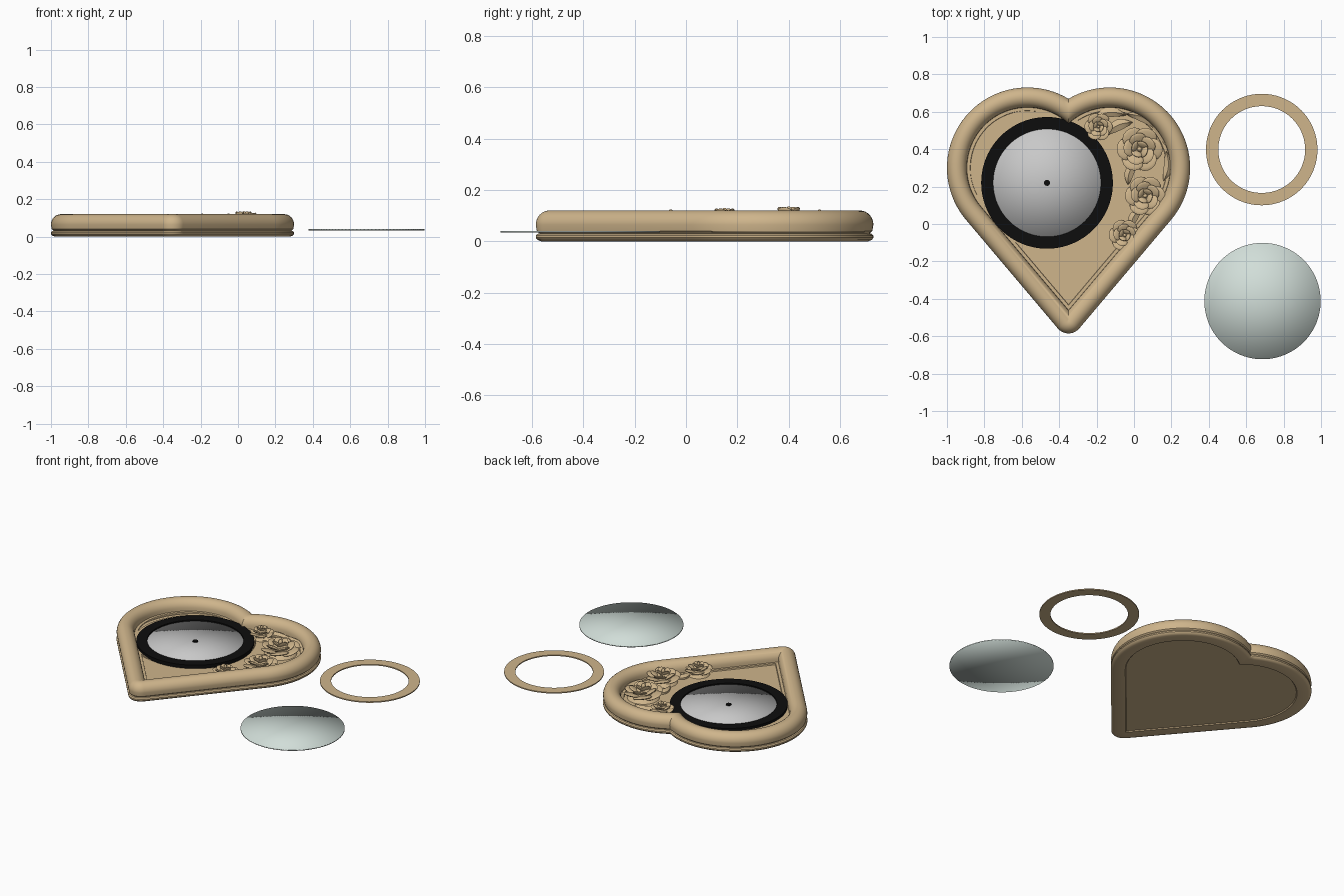
import bpy, bmesh
from math import sin, cos, pi, acos, atan2, sqrt, radians
from mathutils import Matrix, Vector

if "Cube" in bpy.data.objects:
    bpy.data.objects.remove(bpy.data.objects["Cube"])


def material(name, rgb):
    m = bpy.data.materials.new(name)
    m.use_nodes = True
    m.diffuse_color = (*rgb, 1)
    m.node_tree.nodes["Principled BSDF"].inputs["Base Color"].default_value = (*rgb, 1)
    return m


tan = material("tan wood", (0.62, 0.46, 0.26))
black = material("black", (0.004, 0.004, 0.004))
grey = material("dial grey", (0.58, 0.58, 0.58))
glass = material("pale glass", (0.64, 0.73, 0.69))


def finish(bm, name, mat, angle=35):
    bmesh.ops.remove_doubles(bm, verts=bm.verts, dist=1e-5)
    bmesh.ops.recalc_face_normals(bm, faces=bm.faces)
    me = bpy.data.meshes.new(name)
    bm.to_mesh(me)
    bm.free()
    me.materials.append(mat)
    ob = bpy.data.objects.new(name, me)
    bpy.context.collection.objects.link(ob)
    bpy.ops.object.select_all(action="DESELECT")
    ob.select_set(True)
    bpy.context.view_layer.objects.active = ob
    if angle is None:
        bpy.ops.object.shade_smooth()
    else:
        bpy.ops.object.shade_smooth_by_angle(angle=radians(angle))
    return ob


# Heart outline, inset by w: two lobes, straight flanks, rounded tip
CX, LOBE_X, LOBE_Y, LOBE_R = -0.35, 0.22, 0.30, 0.43
TIP_Y, TIP_R = -0.51, 0.075
span = sqrt(LOBE_X ** 2 + (LOBE_Y - TIP_Y) ** 2)
FLANK = atan2(TIP_Y - LOBE_Y, -LOBE_X) + acos((LOBE_R - TIP_R) / span)


def heart(w):
    r = LOBE_R - w
    start = pi - acos(LOBE_X / r)
    half = []
    for i in range(41):
        a = start + (FLANK - start) * i / 40
        half.append((LOBE_X + r * cos(a), LOBE_Y + r * sin(a)))
    tip = max(TIP_R - w, 0)
    lift = max(w - TIP_R, 0) / -sin(FLANK)
    for i in range(9):
        a = FLANK + (-pi / 2 - FLANK) * i / 8
        half.append((tip * cos(a), TIP_Y + lift + tip * sin(a)))
    mirrored = [(-x, y) for x, y in reversed(half[1:-1])]
    return [(CX + x, y) for x, y in half + mirrored]


# the flank normal points away from the centre line on the right lobe
FLANK = atan2(TIP_Y - LOBE_Y, -LOBE_X) + acos((LOBE_R - TIP_R) / span)

# Heart frame: profile of (inset, height) swept round the outline
profile = [(0.09, 0.006), (0.085, 0), (0.02, 0), (0.006, 0.006), (0, 0.014),
           (0, 0.022), (0.006, 0.029), (0.014, 0.031), (0.004, 0.04)]
for i in range(17):
    a = pi - pi * i / 16
    profile.append((0.053 + 0.053 * cos(a), 0.065 + 0.055 * sin(a)))
profile += [(0.107, 0.052), (0.124, 0.052), (0.126, 0.044)]
bm = bmesh.new()
loops = [[bm.verts.new((x, y, z)) for x, y in heart(w)] for w, z in profile]
for lo, hi in zip(loops, loops[1:]):
    for i in range(len(lo)):
        j = (i + 1) % len(lo)
        bm.faces.new((lo[i], lo[j], hi[j], hi[i]))
bm.faces.new(loops[0])
bm.faces.new(loops[-1])
finish(bm, "heart_frame", tan)


# Round parts
def disc(name, mat, x, y, r, z0, z1, angle=35):
    bm = bmesh.new()
    bmesh.ops.create_cone(bm, cap_ends=True, cap_tris=True, segments=96,
                          radius1=r, radius2=r, depth=z1 - z0,
                          matrix=Matrix.Translation((x, y, (z0 + z1) / 2)))
    return finish(bm, name, mat, angle)


def ring(name, mat, x, y, outer, inner, z0, z1):
    bm = bmesh.new()
    section = [(outer, z0), (outer, z1), (inner, z1), (inner, z0)]
    n = 96
    rows = [[bm.verts.new((x + r * cos(2 * pi * i / n), y + r * sin(2 * pi * i / n), z))
             for i in range(n)] for r, z in section]
    for k in range(4):
        a, b = rows[k], rows[(k + 1) % 4]
        for i in range(n):
            j = (i + 1) % n
            bm.faces.new((a[i], a[j], b[j], b[i]))
    return finish(bm, name, mat)


DX, DY = -0.465, 0.22
disc("recess_step_lower", tan, -0.50, 0.25, 0.375, 0.04, 0.048)
disc("recess_step_upper", tan, -0.485, 0.24, 0.365, 0.04, 0.052)
disc("dial_face", grey, DX, DY, 0.30, 0.045, 0.06, None)
ring("dial_bezel", black, DX, DY, 0.352, 0.288, 0.045, 0.068)
disc("dial_hub", black, DX, DY, 0.016, 0.055, 0.066)
ring("loose_ring", tan, 0.683, 0.398, 0.298, 0.232, 0.034, 0.041)
disc("loose_glass", glass, 0.687, -0.412, 0.311, 0.034, 0.041, None)

# Roses: layers of cupped petals around a bud
FLOOR = 0.044
LAYERS = [(6, 0.60, 0.42, 0.35, 15), (5, 0.42, 0.33, 0.55, 28), (4, 0.21, 0.23, 0.74, 48)]


def rose(name, x, y, r, top):
    bm = bmesh.new()
    h = top - FLOOR
    place = Matrix.Translation((x, y, FLOOR))
    bmesh.ops.create_cone(bm, cap_ends=True, segments=20, radius1=r * 0.8, radius2=r * 0.25,
                          depth=h * 0.75, matrix=place @ Matrix.Translation((0, 0, h * 0.375)))
    for k, (count, out, size, height, tilt) in enumerate(LAYERS):
        for i in range(count):
            turn = Matrix.Rotation(2 * pi * i / count + k * 0.5, 4, "Z")
            lean = Matrix.Rotation(radians(-tilt), 4, "Y") @ Matrix.Rotation(0.15, 4, "X")
            shape = Matrix.Diagonal((size * r, size * r * 1.15, 0.08 * r, 1))
            m = place @ turn @ Matrix.Translation((out * r, 0, height * h)) @ lean @ shape
            bmesh.ops.create_uvsphere(bm, u_segments=14, v_segments=8, radius=1, matrix=m)
    bud = Matrix.Translation((0, 0, h - 0.14 * r)) @ Matrix.Diagonal((0.11 * r, 0.11 * r, 0.14 * r, 1))
    bmesh.ops.create_uvsphere(bm, u_segments=10, v_segments=8, radius=1, matrix=place @ bud)
    finish(bm, name, tan, 50)


rose("rose_top", -0.19, 0.52, 0.075, 0.124)
rose("rose_large", 0.03, 0.40, 0.122, 0.136)
rose("rose_middle", 0.06, 0.15, 0.108, 0.131)
rose("rose_bottom", -0.05, -0.06, 0.085, 0.125)


# Leaves: pointed blades with a raised midrib
def leaf(name, x, y, length, width, heading):
    bm = bmesh.new()
    m = Matrix.Translation((x, y, FLOOR)) @ Matrix.Rotation(radians(heading), 4, "Z")
    rows = []
    for i in range(13):
        t = i / 12
        half = width / 2 * sin(pi * t) ** 0.8 if 0 < i < 12 else 0.0005
        px, bend = length * (t - 0.5), 0.12 * length * sin(pi * t)
        rows.append([bm.verts.new(m @ Vector(p)) for p in (
            (px, bend - half, -0.003), (px, bend - half, 0.012), (px, bend, 0.024),
            (px, bend + half, 0.012), (px, bend + half, -0.003))])
    for a, b in zip(rows, rows[1:]):
        for k in range(5):
            j = (k + 1) % 5
            bm.faces.new((a[k], a[j], b[j], b[k]))
    bm.faces.new(rows[0])
    bm.faces.new(rows[-1])
    finish(bm, name, tan, 25)


LEAVES = [(-0.08, 0.51, 0.16, 0.06, 25), (-0.13, 0.575, 0.18, 0.05, 5),
          (0.04, 0.55, 0.18, 0.05, -25), (0.13, 0.48, 0.16, 0.05, -55),
          (0.165, 0.31, 0.16, 0.05, -95), (-0.01, 0.27, 0.13, 0.05, 70),
          (0.13, 0.05, 0.14, 0.05, -120), (0.01, 0.03, 0.12, 0.05, 60)]
for number, spec in enumerate(LEAVES, 1):
    leaf(f"leaf_{number}", *spec)
